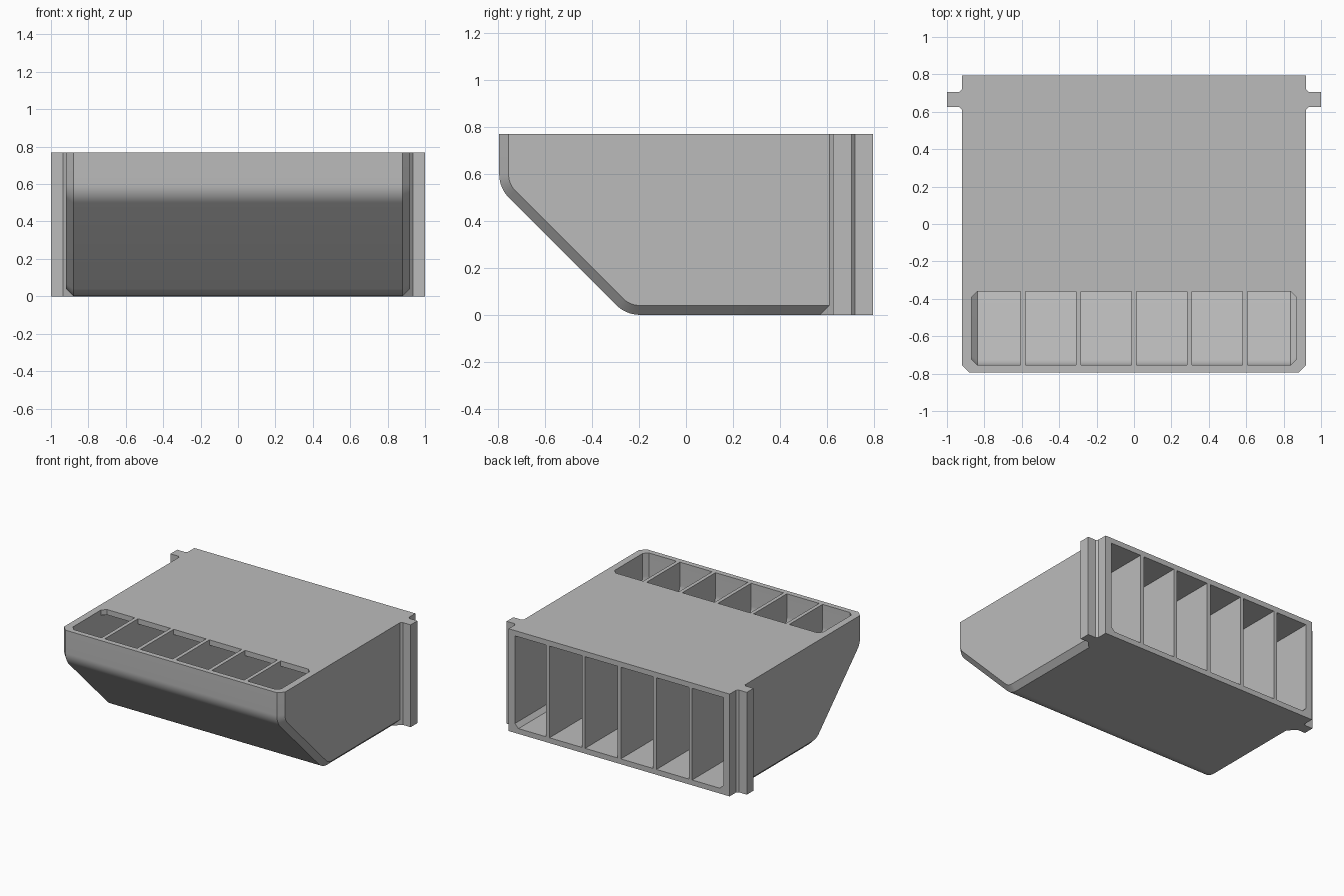
import bpy
import bmesh
from math import cos, sin, pi, tan

cube = bpy.data.objects.get("Cube")
if cube:
    bpy.data.objects.remove(cube, do_unlink=True)

HEIGHT, SIDE, BACK = 0.77, 0.92, 0.795
WALL, RADIUS, STEPS = 0.04, 0.14, 10

grey = bpy.data.materials.new("light grey")
grey.use_nodes = True
grey.diffuse_color = (0.5, 0.5, 0.5, 1)
grey.node_tree.nodes["Principled BSDF"].inputs["Base Color"].default_value = (0.5, 0.5, 0.5, 1)


def make_object(name, bm):
    bmesh.ops.recalc_face_normals(bm, faces=bm.faces)
    mesh = bpy.data.meshes.new(name)
    bm.to_mesh(mesh)
    bm.free()
    mesh.materials.append(grey)
    obj = bpy.data.objects.new(name, mesh)
    bpy.context.collection.objects.link(obj)
    return obj


def loft(bm, rings):
    """Skin matching rings of points and cap both ends."""
    loops = [[bm.verts.new(p) for p in ring] for ring in rings]
    for a, b in zip(loops, loops[1:]):
        for i in range(len(a)):
            j = (i + 1) % len(a)
            bm.faces.new((a[i], a[j], b[j], b[i]))
    bm.faces.new(loops[0])
    bm.faces.new(loops[-1])


def underside(inset):
    """Front wall, slope and floor with two rounded bends, as (y, z)."""
    run = RADIUS * tan(pi / 8)
    bends = [(-0.795 + RADIUS, 0.54 + run, pi), (-0.255 + run, RADIUS, 1.25 * pi)]
    r = RADIUS - inset
    return [(cy + r * cos(start + pi / 4 * i / STEPS), cz + r * sin(start + pi / 4 * i / STEPS))
            for cy, cz, start in bends for i in range(STEPS + 1)]


def body_ring(x, inset):
    pts = underside(inset) + [(0.65, inset), (0.65, HEIGHT), (-0.795 + inset, HEIGHT)]
    return [(x, y, z) for y, z in pts]


def channel_ring(x, chamfer):
    inset, lip, roof, over = WALL + chamfer, -0.36 - chamfer, HEIGHT - WALL, HEIGHT + 0.1
    pts = underside(inset) + [(1, inset), (1, roof), (lip, roof),
                              (lip, over), (-0.795 + inset, over)]
    return [(x, y, z) for y, z in pts]


# Main housing with chamfered side edges
bm = bmesh.new()
loft(bm, [body_ring(-SIDE, WALL), body_ring(-SIDE + WALL, 0),
          body_ring(SIDE - WALL, 0), body_ring(SIDE, WALL)])
housing = make_object("vent_housing", bm)

# Rear collar with a mounting rail on each side
half = [(0.88, 0.57), (0.935, 0.625), (1, 0.625), (1, 0.705),
        (0.935, 0.705), (SIDE, 0.72), (SIDE, BACK)]
plan = half + [(-x, y) for x, y in reversed(half)]
bm = bmesh.new()
loft(bm, [[(x, y, z) for x, y in plan] for z in (0, HEIGHT)])
collar = make_object("rear_collar", bm)

# Six air channels turning from the back to the top
bm = bmesh.new()
pitch, gap, outer, edge = 0.297, 0.014, 0.868, 0.03
for i in range(6):
    left, right = (i - 3) * pitch + gap, (i - 2) * pitch - gap
    if i == 0:
        rings = [(-outer, edge), (-outer + edge, 0), (right, 0)]
    elif i == 5:
        rings = [(left, 0), (outer - edge, 0), (outer, edge)]
    else:
        rings = [(left, 0), (right, 0)]
    loft(bm, [channel_ring(x, c) for x, c in rings])
channels = make_object("channel_cutter", bm)
channels.hide_render = True

# Join the collar, then hollow out the channels
bpy.ops.object.select_all(action="DESELECT")
bpy.context.view_layer.objects.active = housing
housing.select_set(True)
for tool, operation in ((collar, "UNION"), (channels, "DIFFERENCE")):
    mod = housing.modifiers.new(tool.name, "BOOLEAN")
    mod.object, mod.operation, mod.solver = tool, operation, "EXACT"
    bpy.ops.object.modifier_apply(modifier=mod.name)
    bpy.data.objects.remove(tool, do_unlink=True)
bpy.ops.object.shade_smooth_by_angle()
